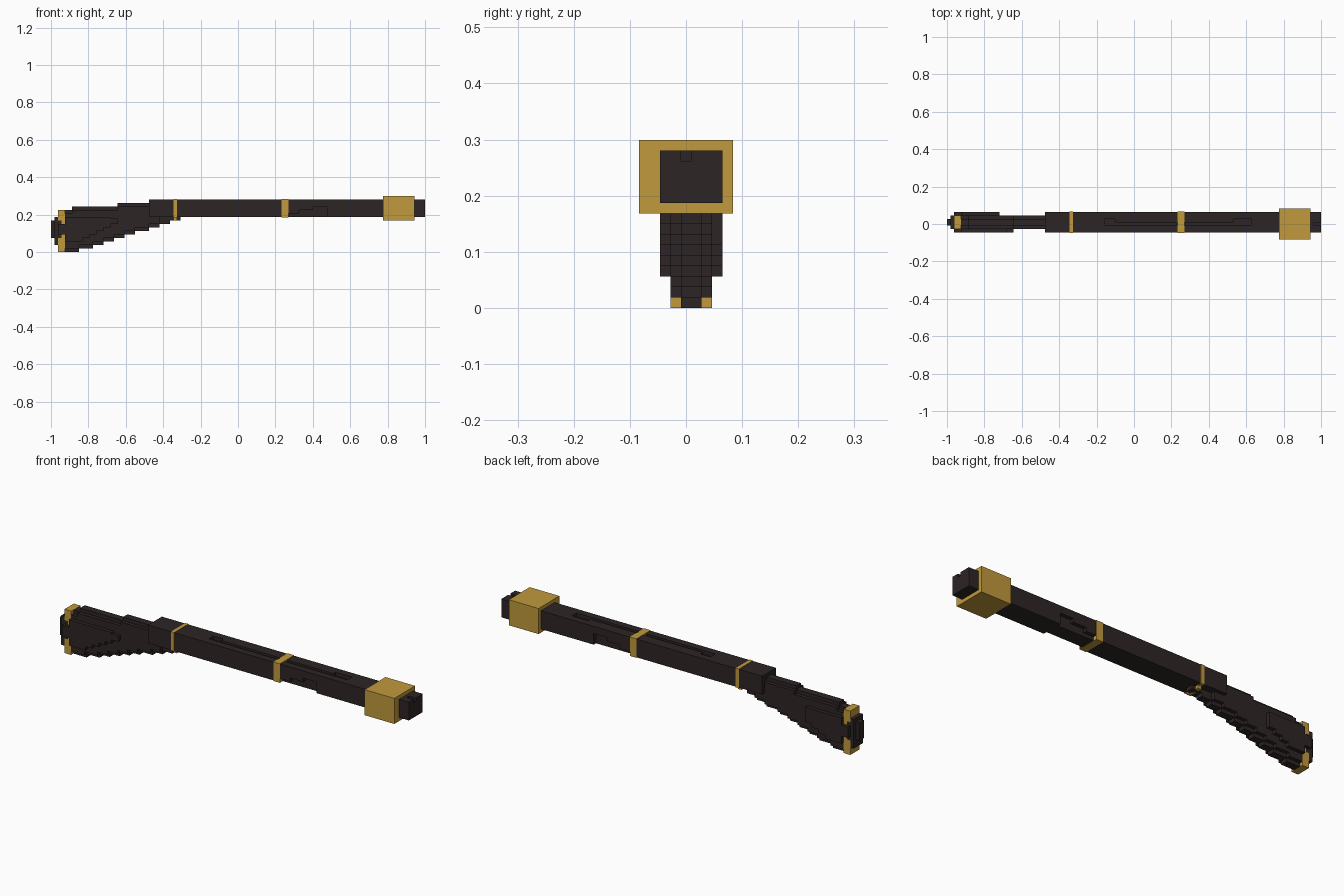
import bpy
import bmesh
from mathutils import Matrix, Vector

cube = bpy.data.objects.get("Cube")
if cube:
    bpy.data.objects.remove(cube, do_unlink=True)

V = 2 / 107  # edge length of one block


def material(name, rgb):
    m = bpy.data.materials.new(name)
    m.use_nodes = True
    m.diffuse_color = (*rgb, 1)
    m.node_tree.nodes["Principled BSDF"].inputs["Base Color"].default_value = (*rgb, 1)
    return m


dark = material("dark wood", (0.027, 0.018, 0.018))
gold = material("gold", (0.53, 0.32, 0.045))


def blocks(name, mat, boxes):
    """Build one object from boxes given as x, y and z ranges in block units."""
    bm = bmesh.new()
    for x0, x1, y0, y1, z0, z1 in boxes:
        centre = Vector(((x0 + x1) / 2 * V - 1, (y0 + y1) / 2 * V, (z0 + z1) / 2 * V))
        size = Vector((x1 - x0, y1 - y0, z1 - z0)) * V
        bmesh.ops.create_cube(bm, size=1, matrix=Matrix.Translation(centre) @ Matrix.Diagonal((*size, 1)))
    mesh = bpy.data.meshes.new(name)
    bm.to_mesh(mesh)
    bm.free()
    mesh.materials.append(mat)
    bpy.context.collection.objects.link(bpy.data.objects.new(name, mesh))


# Barrel: solid core, side walls with a stepped recess, grooved top layer
barrel = [(28, 107, -1.5, 2.5, 10, 14)]
for y in (-2.5, 2.5):
    for x0, x1, z in ((28, 68, 10), (68, 71, 11), (71, 75, 12), (75, 79, 13), (79, 107, 10)):
        barrel.append((x0, x1, y, y + 1, z, 14))
for x0, x1, gap in ((28, 45, 0), (45, 48, 2), (48, 82, 1), (82, 87, 2), (87, 105, 0), (105, 107, 1)):
    barrel.append((x0, x1, -2.5, -0.5, 14, 15))
    barrel.append((x0, x1, -0.5 + gap, 3.5, 14, 15))
blocks("barrel", dark, barrel)

# Stock: stepped columns with a narrow keel, so the edges look rounded
stock = []
for x in range(4, 37):
    bottom = 0 if x < 8 else int((x - 8) / 3.2) + 1
    top = 12 if x < 6 else 13 if x < 19 else 14 if x < 28 else 10
    stock.append((x, x + 1, -0.5, 1.5, bottom, top))
    if top - 1 > bottom + 1:
        stock.append((x, x + 1, -1.5, 2.5, bottom + 1, top - 1 if x < 28 else top))
blocks("stock", dark, stock)

# Cheeks: raised layers on both sides of the stock
for name, y, start, end in (("right_cheek", -2.5, 4, 19), ("left_cheek", 2.5, 4, 15)):
    cheek = [(2, 4, y, y + 1, 5, 8)]
    for x in range(start, end):
        cheek.append((x, x + 1, y, y + 1, 3 + max(0, int((x - 6) * 0.46)), 10 if x < 17 else 9.5))
    blocks(name, dark, cheek)

# Butt plate with an inset middle, and the dark cap behind it
blocks("butt_plate", gold, [
    (2, 4, -1.5, 2.5, 0, 4),
    (3, 4, -1.5, 2.5, 4, 9),
    (2, 4, -1.5, 2.5, 9, 12),
])
blocks("butt_cap", dark, [
    (0, 1, -0.5, 1.5, 4, 9),
    (1, 2, -1.5, 2.5, 2, 10),
    (2, 3, -1.5, 2.5, 4, 9),
])

# Bands around the barrel, and the large block near the muzzle
e = 0.1
blocks("rear_band", gold, [(35, 36, -2.5 - e, 3.5 + e, 10 - e, 15 + e), (35, 36, -1.5, 2.5, 9, 10)])
blocks("front_band", gold, [(66, 68, -2.5 - e, 3.5 + e, 10 - e, 15 + e)])
blocks("muzzle_block", gold, [(95, 104, -4.5, 4.5, 9, 16)])
